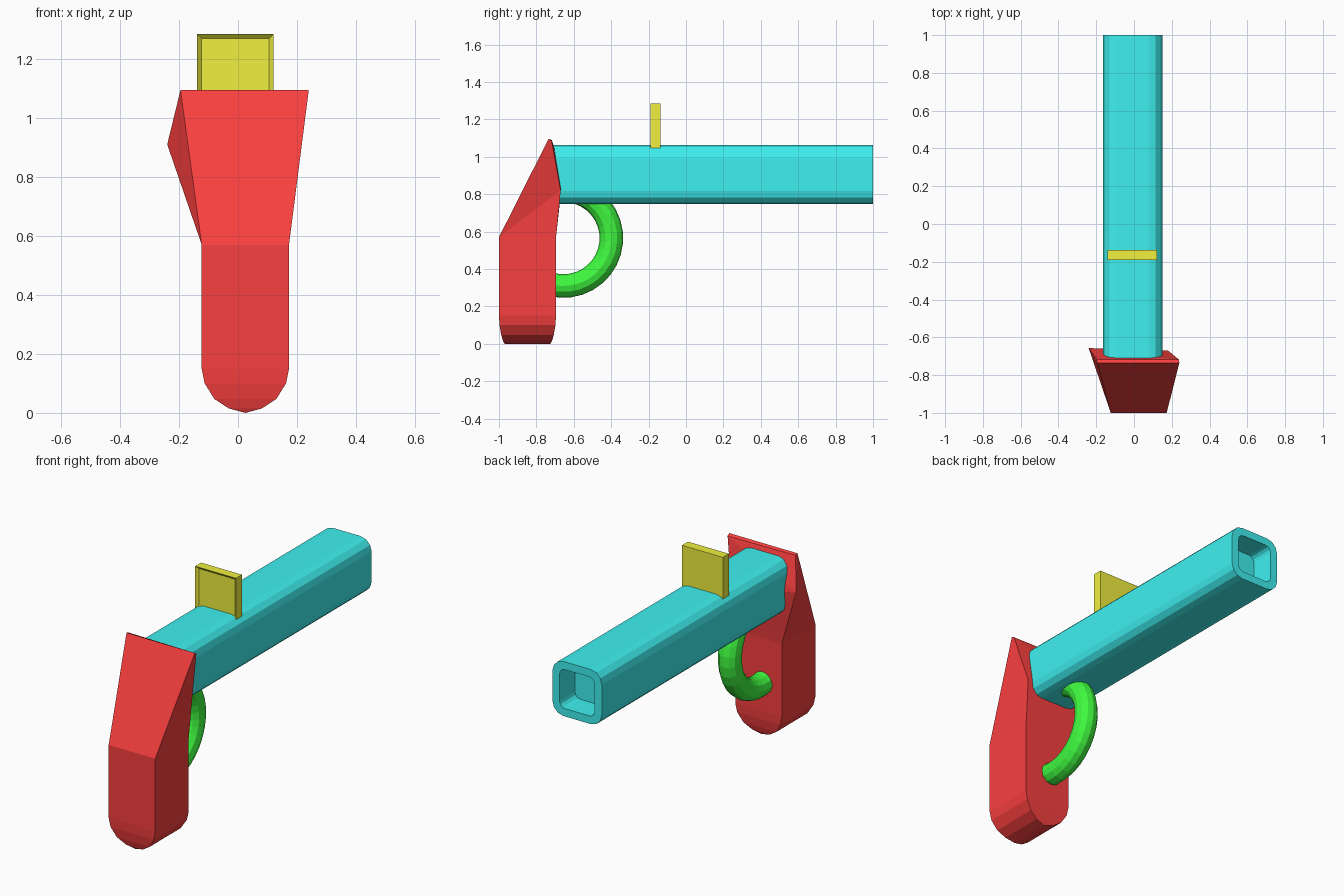
import bpy, bmesh
from math import sin, cos, pi, radians
from mathutils import Matrix, Vector

if "Cube" in bpy.data.objects:
    bpy.data.objects.remove(bpy.data.objects["Cube"])


def finish(bm, name, color):
    bmesh.ops.recalc_face_normals(bm, faces=bm.faces)
    me = bpy.data.meshes.new(name)
    bm.to_mesh(me)
    bm.free()
    ob = bpy.data.objects.new(name, me)
    bpy.context.collection.objects.link(ob)
    mat = bpy.data.materials.new(name + "_colour")
    mat.diffuse_color = (*color, 1)
    mat.use_nodes = True
    mat.node_tree.nodes["Principled BSDF"].inputs["Base Color"].default_value = mat.diffuse_color
    me.materials.append(mat)
    return ob


def bridge(bm, a, b):
    n = len(a)
    for i in range(n):
        j = (i + 1) % n
        bm.faces.new((a[i], a[j], b[j], b[i]))


def rounded_square(half, r, steps=3):
    pts = []
    for k, (sx, sz) in enumerate(((1, 1), (-1, 1), (-1, -1), (1, -1))):
        for i in range(steps + 1):
            a = pi / 2 * (k + i / steps)
            pts.append((sx * (half - r) + r * cos(a), sz * (half - r) + r * sin(a)))
    return pts


# Barrel: rounded square tube with a shallow blind bore
bm = bmesh.new()
outer, inner = rounded_square(0.157, 0.07), rounded_square(0.112, 0.035)
rings = []
for pts, y in ((outer, -0.72), (outer, 1.0), (inner, 1.0), (inner, 0.86)):
    rings.append([bm.verts.new((x - 0.007, y, z + 0.905)) for x, z in pts])
for a, b in zip(rings, rings[1:]):
    bridge(bm, a, b)
bm.faces.new(rings[0])
bm.faces.new(rings[-1])
finish(bm, "barrel", (0.05, 0.87, 0.87))

# Grip: rounded butt built from front/back rows, left and right
bm = bmesh.new()
rows = [(0.148, 0.57, 0), (0.148, 0.15, 0), (0.138, 0.10, 0.003),
        (0.105, 0.047, 0.012), (0.056, 0.015, 0.022)]
CX, FRONT, BACK = 0.025, -1.0, -0.695
loops = []
for h, z, inset in rows:
    loops.append([bm.verts.new((CX + s * h, y, z)) for s, y in
                  ((-1, FRONT + inset), (1, FRONT + inset), (1, BACK - inset), (-1, BACK - inset))])
for a, b in zip(loops, loops[1:]):
    bridge(bm, a, b)
tip_f = bm.verts.new((CX, FRONT + 0.03, 0.0))
tip_b = bm.verts.new((CX, BACK - 0.03, 0.0))
fl, fr, br, bl = loops[-1]
bm.faces.new((fl, fr, tip_f))
bm.faces.new((br, bl, tip_b))
bm.faces.new((fr, br, tip_b, tip_f))
bm.faces.new((bl, fl, tip_f, tip_b))

# Grip top: flared, slightly lopsided wedge
fl, fr, br, bl = loops[0]
tfl, tfr, tbr, tbl, side_l, side_r = [bm.verts.new(c) for c in (
    (-0.195, -0.735, 1.095), (0.24, -0.735, 1.095), (0.238, -0.718, 1.085),
    (-0.195, -0.718, 1.09), (-0.24, -0.657, 0.91), (0.18, -0.67, 0.82))]
for f in ((fl, fr, tfr, tfl), (tfl, tfr, tbr, tbl), (fr, br, side_r), (fr, side_r, tfr),
          (tfr, side_r, tbr), (fl, tfl, side_l), (fl, side_l, bl), (tfl, tbl, side_l),
          (bl, side_l, side_r), (bl, side_r, br), (side_l, tbl, tbr), (side_l, tbr, side_r)):
    bm.faces.new(f)
finish(bm, "grip", (0.95, 0.05, 0.05))

# Sight: plate with a recessed front panel
bm = bmesh.new()
bmesh.ops.create_cube(bm, size=1, matrix=Matrix.Translation((-0.009, -0.164, 1.165))
                      @ Matrix.Diagonal((0.26, 0.054, 0.24, 1)))
bm.normal_update()
face = min(bm.faces, key=lambda f: f.calc_center_median().y)
bmesh.ops.inset_region(bm, faces=[face], thickness=0.022)
bmesh.ops.translate(bm, verts=face.verts, vec=(0, 0.015, 0))
finish(bm, "sight", (0.87, 0.87, 0.05))

# Trigger guard: arc of round tube between barrel and grip
bm = bmesh.new()
rings = []
for i in range(19):
    a = radians(-105 + 200 * i / 18)
    ring = []
    for k in range(12):
        t = 2 * pi * k / 12
        r = 0.256 + 0.063 * cos(t)
        ring.append(bm.verts.new((0.063 * sin(t), -0.655 + r * cos(a), 0.565 + r * sin(a))))
    rings.append(ring)
for a, b in zip(rings, rings[1:]):
    bridge(bm, a, b)
bm.faces.new(rings[0])
bm.faces.new(rings[-1])
finish(bm, "trigger_guard", (0.05, 0.95, 0.05))
